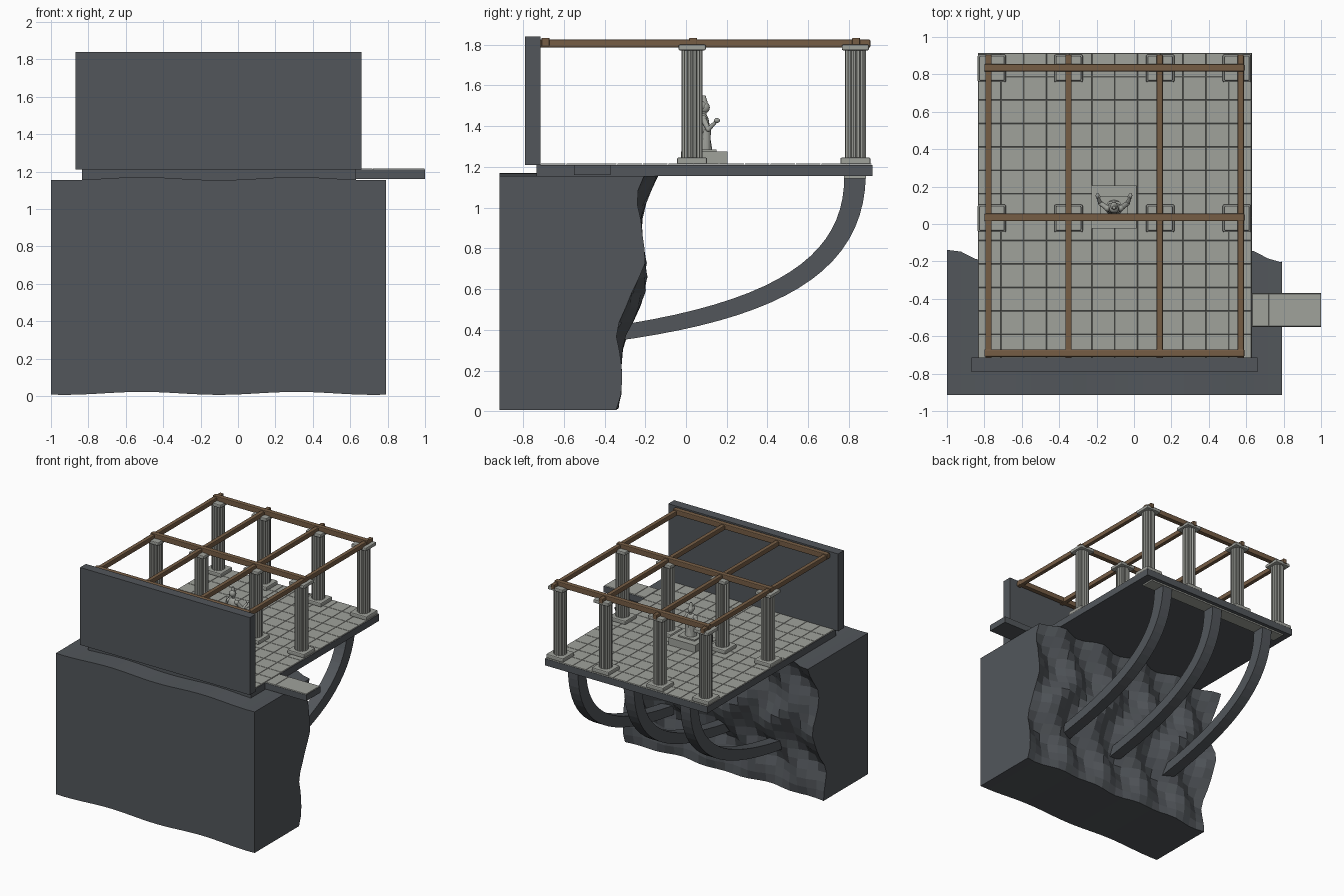
import bpy, bmesh, math
from mathutils import Vector, Matrix

if "Cube" in bpy.data.objects:
    bpy.data.objects.remove(bpy.data.objects["Cube"])


def material(name, rgb):
    m = bpy.data.materials.new(name)
    m.use_nodes = True
    m.diffuse_color = (*rgb, 1)
    m.node_tree.nodes["Principled BSDF"].inputs["Base Color"].default_value = (*rgb, 1)
    return m


ROCK = material("dark rock", (0.085, 0.094, 0.105))
STONE = material("pale stone", (0.35, 0.36, 0.33))
WOOD = material("brown wood", (0.18, 0.11, 0.06))


def finish(name, bm, mat, smooth=False):
    bmesh.ops.recalc_face_normals(bm, faces=bm.faces)
    me = bpy.data.meshes.new(name)
    bm.to_mesh(me)
    bm.free()
    me.materials.append(mat)
    ob = bpy.data.objects.new(name, me)
    bpy.context.collection.objects.link(ob)
    if smooth:
        me.shade_smooth()
    return ob


def box(name, x, y, z, mat, bevel=0):
    """Box from (min, max) ranges, optionally bevelled."""
    bm = bmesh.new()
    size = [r[1] - r[0] for r in (x, y, z)]
    mid = [(r[0] + r[1]) / 2 for r in (x, y, z)]
    bmesh.ops.create_cube(bm, size=1, matrix=Matrix.Translation(mid) @ Matrix.Diagonal((*size, 1)))
    if bevel:
        bmesh.ops.bevel(bm, geom=bm.edges[:], offset=bevel, segments=2, profile=0.5, affect='EDGES')
    return finish(name, bm, mat)


def around(c, half):
    return (c - half, c + half)


def tiles(name, x, y, z, nx, ny):
    """Paved layer: a grid whose cells are inset and raised, leaving grooves."""
    bm = bmesh.new()
    bmesh.ops.create_grid(bm, x_segments=nx, y_segments=ny, size=0.5)
    for v in bm.verts:
        v.co = (x[0] + (v.co.x + 0.5) * (x[1] - x[0]), y[0] + (v.co.y + 0.5) * (y[1] - y[0]), z)
    bmesh.ops.inset_individual(bm, faces=bm.faces[:], thickness=0.003, depth=0.005)
    return finish(name, bm, STONE)


# Cliff: rippled back surface extruded to a flat front
def cliff_point(u, v):
    x = -1 + 1.79 * u
    wave = 0.008 * math.sin(7.6 * x - 0.8)
    z = 0.014 + 1.148 * v + wave * (1 - v) + wave * v
    ripple = 0.035 * math.sin(16 * (x - 0.79) + 1.6 * math.sin(9.4 * z))
    ripple += 0.035 * math.sin(9.4 * z - 4.26)
    return Vector((x, -0.355 + 0.15 * z + ripple * min(1, 0.3 + 3 * z), z))


bm = bmesh.new()
bmesh.ops.create_grid(bm, x_segments=24, y_segments=16, size=0.5)
for v in bm.verts:
    v.co = cliff_point(v.co.x + 0.5, v.co.y + 0.5)
rim = [e for e in bm.edges if e.is_boundary]
new = bmesh.ops.extrude_edge_only(bm, edges=rim)["geom"]
for v in new:
    if isinstance(v, bmesh.types.BMVert):
        v.co.y = -0.915
bmesh.ops.contextual_create(bm, geom=[e for e in new if isinstance(e, bmesh.types.BMEdge)])
finish("cliff", bm, ROCK)

# Platform, side landing and rear wall
box("platform_slab", (-0.835, 0.63), (-0.735, 0.915), (1.155, 1.21), ROCK)
tiles("platform_tiles", (-0.833, 0.628), (-0.715, 0.913), 1.2105, 12, 13)
box("landing_slab", (0.63, 1.0), (-0.55, -0.37), (1.16, 1.21), ROCK)
tiles("landing_threshold_tile", (0.632, 0.72), (-0.548, -0.372), 1.2105, 1, 1)
tiles("landing_tile", (0.72, 0.998), (-0.548, -0.372), 1.2105, 1, 1)
box("wall", (-0.87, 0.66), (-0.79, -0.715), (1.21, 1.84), ROCK)


# Fluted columns with square base and capital
def column(x, y, tag):
    box("column_base_" + tag, around(x, 0.076), around(y, 0.074), (1.212, 1.246), STONE, 0.008)
    bm = bmesh.new()
    flutes, steps = 16, 4
    ring = []
    for i in range(flutes * steps):
        a = math.tau * i / (flutes * steps)
        r = 0.052 - 0.007 * abs(math.sin(a * flutes / 2))
        ring.append(bm.verts.new((x + r * math.cos(a), y + r * math.sin(a), 1.24)))
    face = bm.faces.new(ring)
    top = bmesh.ops.extrude_face_region(bm, geom=[face])["geom"]
    bmesh.ops.translate(bm, vec=(0, 0, 0.54), verts=[v for v in top if isinstance(v, bmesh.types.BMVert)])
    finish("column_shaft_" + tag, bm, STONE)
    box("column_capital_" + tag, around(x, 0.068), around(y, 0.067), (1.772, 1.8), STONE, 0.007)


COLUMN_X = (-0.76, -0.35, 0.14, 0.55)
for row, y in (("middle", 0.03), ("back", 0.832)):
    for i, x in enumerate(COLUMN_X):
        column(x, y, f"{row}_{i + 1}")

# Pergola beams
for i, x in enumerate((-0.778, -0.35, 0.137, 0.57)):
    box(f"long_beam_{i + 1}", around(x, 0.017), (-0.72, 0.905), (1.786, 1.825), WOOD, 0.006)
for i, y in enumerate((-0.69, 0.035, 0.835)):
    box(f"cross_beam_{i + 1}", (-0.8, 0.59), around(y, 0.02), (1.79, 1.834), WOOD, 0.006)

# Curved support ribs below the platform
A, B, C, D = (Vector(p) for p in ((0.83, 1.16), (0.83, 0.72), (0.45, 0.49), (-0.4, 0.375)))


def rib(x, tag):
    bm = bmesh.new()
    n, rings = 20, []
    for i in range(n + 1):
        t = i / n
        s = 1 - t
        p = s**3 * A + 3 * s * s * t * B + 3 * s * t * t * C + t**3 * D
        d = (s * s * (B - A) + 2 * s * t * (C - B) + t * t * (D - C)).normalized()
        side = Vector((-d.y, d.x)) * (0.053 - 0.016 * t)
        rings.append([bm.verts.new((x + w, *(p + k * side)))
                      for w, k in ((-0.045, -1), (0.045, -1), (0.045, 1), (-0.045, 1))])
    for a, b in zip(rings, rings[1:]):
        for j in range(4):
            k = (j + 1) % 4
            bm.faces.new((a[j], a[k], b[k], b[j]))
    bm.faces.new(rings[0])
    bm.faces.new(rings[-1])
    finish("support_rib_" + tag, bm, ROCK)


for x, tag in ((-0.61, "right"), (-0.105, "middle"), (0.4, "left")):
    rib(x, tag)
box("rib_bearing_strip", (-0.77, 0.56), (0.775, 0.885), (1.143, 1.157), STONE)

# Statue on a plinth, facing the back edge
SX = -0.107
box("plinth", around(SX, 0.12), (-0.025, 0.205), (1.212, 1.275), STONE)
box("plinth_step", around(SX, 0.075), (0.03, 0.15), (1.27, 1.285), STONE)


def ball(name, offset, scale):
    bm = bmesh.new()
    m = Matrix.Translation((SX + offset[0], offset[1], offset[2])) @ Matrix.Diagonal((*scale, 1))
    bmesh.ops.create_uvsphere(bm, u_segments=16, v_segments=10, radius=1, matrix=m)
    finish(name, bm, STONE, True)


def limb(name, a, b, r1, r2):
    a, b = Vector(a), Vector(b)
    m = Matrix.Translation(((a + b) / 2) + Vector((SX, 0, 0)))
    m = m @ (b - a).to_track_quat('Z', 'Y').to_matrix().to_4x4()
    bm = bmesh.new()
    bmesh.ops.create_cone(bm, cap_ends=True, segments=12, radius1=r1, radius2=r2,
                          depth=(b - a).length, matrix=m)
    finish(name, bm, STONE)


limb("statue_robe", (0, 0.085, 1.28), (0, 0.085, 1.37), 0.045, 0.03)
ball("statue_torso", (0, 0.085, 1.405), (0.042, 0.03, 0.06))
limb("statue_neck", (0, 0.087, 1.44), (0, 0.09, 1.48), 0.014, 0.012)
ball("statue_head", (0, 0.092, 1.492), (0.021, 0.025, 0.028))
ball("statue_hair", (0, 0.08, 1.5), (0.025, 0.022, 0.026))
limb("statue_crown", (0, 0.09, 1.51), (0, 0.088, 1.55), 0.018, 0.008)
for s, tag in ((-1, "right"), (1, "left")):
    shoulder, elbow, hand = (s * 0.035, 0.085, 1.435), (s * 0.072, 0.11, 1.385), (s * 0.088, 0.145, 1.42)
    ball("statue_shoulder_" + tag, shoulder, (0.018, 0.018, 0.018))
    limb("statue_upper_arm_" + tag, shoulder, elbow, 0.015, 0.012)
    ball("statue_elbow_" + tag, elbow, (0.013, 0.013, 0.013))
    limb("statue_forearm_" + tag, elbow, hand, 0.012, 0.008)
    ball("statue_hand_" + tag, (s * 0.088, 0.152, 1.428), (0.01, 0.015, 0.012))
    limb("statue_leg_" + tag, (s * 0.02, 0.1, 1.28), (s * 0.018, 0.1, 1.38), 0.02, 0.022)
